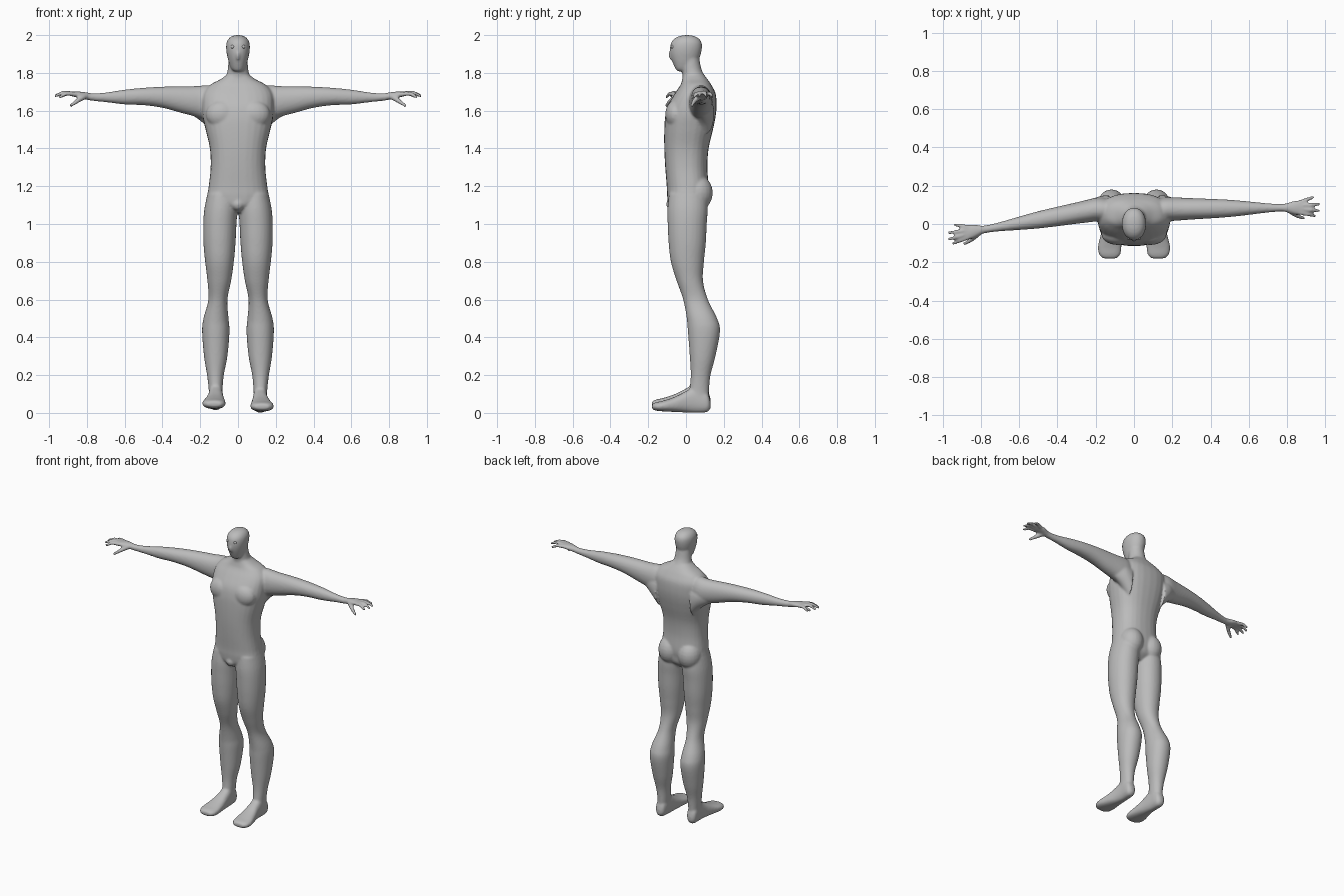
import bpy, bmesh, math
from mathutils import Vector, Matrix

if "Cube" in bpy.data.objects:
    bpy.data.objects.remove(bpy.data.objects["Cube"])

skin = bpy.data.materials.new("plain grey")
skin.diffuse_color = (0.5, 0.5, 0.5, 1)
skin.use_nodes = True
skin.node_tree.nodes["Principled BSDF"].inputs["Base Color"].default_value = skin.diffuse_color
bm = bmesh.new()
SIDES = 28


def spline(a, b, c, d, t):
    return 0.5 * (2*b + (c - a)*t + (2*a - 5*b + 4*c - d)*t*t + (3*b - a - 3*c + d)*t**3)


def loft(axis, rows, power=2.2, steps=5):
    """Smooth loft along an axis; each row is (position, u_min, u_max, v_min, v_max)."""
    rows = [Vector(r) for r in rows]
    dense = []
    for i in range(len(rows) - 1):
        a, b, c, d = rows[max(i-1, 0)], rows[i], rows[i+1], rows[min(i+2, len(rows)-1)]
        dense += [spline(a, b, c, d, k / steps) for k in range(steps)]
    dense.append(rows[-1])
    rings = []
    for t, u0, u1, v0, v1 in dense:
        ring = []
        for k in range(SIDES):
            ang = 2 * math.pi * k / SIDES
            c, s = math.cos(ang), math.sin(ang)
            u = (u0+u1)/2 + (u1-u0)/2 * math.copysign(abs(c)**(2/power), c)
            v = (v0+v1)/2 + (v1-v0)/2 * math.copysign(abs(s)**(2/power), s)
            p = {'x': (t, u, v), 'y': (u, t, v), 'z': (u, v, t)}[axis]
            ring.append(bm.verts.new(p))
        rings.append(ring)
    faces = [bm.faces.new(rings[0]), bm.faces.new(rings[-1][::-1])]
    for r, q in zip(rings, rings[1:]):
        for k in range(SIDES):
            n = (k + 1) % SIDES
            faces.append(bm.faces.new((r[k], q[k], q[n], r[n])))
    bmesh.ops.recalc_face_normals(bm, faces=faces)


def ball(centre, size):
    m = Matrix.Translation(centre) @ Matrix.Diagonal((*size, 1))
    bmesh.ops.create_uvsphere(bm, u_segments=20, v_segments=12, radius=1, matrix=m)


def digit(points, radii):
    """Finger made of tapered bones with round joints."""
    pts = [Vector(p) for p in points]
    for p, r in zip(pts, radii):
        ball(p, (r, r, r))
    for i in range(len(pts) - 1):
        d = pts[i+1] - pts[i]
        m = Matrix.Translation((pts[i] + pts[i+1]) / 2) @ d.to_track_quat('Z', 'Y').to_matrix().to_4x4()
        bmesh.ops.create_cone(bm, cap_ends=True, segments=12, radius1=radii[i],
                              radius2=radii[i+1], depth=d.length, matrix=m)


def sided(side, lo, hi):
    return (lo, hi) if side > 0 else (-hi, -lo)


# torso: height, half width, front, back
torso = [(1.06, .05, -.06, .06), (1.10, .13, -.092, .105), (1.15, .16, -.10, .115),
         (1.20, .155, -.102, .12), (1.30, .145, -.11, .113), (1.40, .149, -.115, .12),
         (1.50, .172, -.115, .143), (1.57, .187, -.11, .157), (1.63, .19, -.095, .162),
         (1.69, .185, -.06, .157), (1.735, .15, -.03, .135), (1.765, .095, -.02, .115),
         (1.79, .06, -.015, .095)]
loft('z', [(z, -w, w, f, b) for z, w, f, b in torso], 2.4)

# neck and head
neck = [(1.74, .085, -.01, .125), (1.78, .064, -.018, .102), (1.82, .054, -.022, .082),
        (1.88, .05, -.03, .07)]
loft('z', [(z, -w, w, f, b) for z, w, f, b in neck], 2)
head = [(1.808, .018, -.045, -.01), (1.82, .034, -.055, .02), (1.85, .047, -.069, .055),
        (1.88, .055, -.08, .072), (1.91, .061, -.085, .081), (1.94, .063, -.084, .085),
        (1.965, .059, -.076, .081), (1.985, .046, -.056, .064), (1.996, .027, -.03, .04),
        (2.0, .008, -.004, .014)]
loft('z', [(z, -w, w, f, b) for z, w, f, b in head], 2.1)
ball((0, -.082, 1.895), (.010, .010, .025))         # nose
ball((0, -.07, 1.105), (.035, .035, .035))          # groin

# leg: height, inner, outer, front, back
leg = [(.06, .085, .155, .01, .12), (.12, .082, .155, .018, .122), (.20, .075, .164, .025, .13),
       (.30, .056, .18, .02, .156), (.43, .045, .19, .01, .18), (.50, .05, .183, .004, .165),
       (.60, .056, .157, -.015, .116), (.70, .036, .162, -.05, .09), (.80, .022, .174, -.08, .095),
       (.90, .013, .183, -.092, .105), (1.0, .008, .184, -.097, .11), (1.08, .004, .178, -.098, .115),
       (1.16, .01, .162, -.09, .11)]
# foot: depth, inner, outer, bottom, top
foot = [(.13, .105, .135, .025, .06), (.11, .087, .153, .004, .11), (.05, .081, .155, 0, .14),
        (0, .077, .16, .002, .115), (-.06, .07, .175, .005, .085), (-.12, .065, .189, .008, .065),
        (-.16, .072, .182, .012, .056), (-.18, .09, .162, .02, .046)]
# arm: distance, half depth, bottom, top
arm = [(.10, .05, 1.57, 1.725), (.16, .062, 1.545, 1.735), (.20, .062, 1.56, 1.732),
       (.25, .059, 1.575, 1.729), (.30, .056, 1.588, 1.729), (.40, .051, 1.615, 1.727),
       (.50, .045, 1.629, 1.721), (.60, .035, 1.633, 1.711), (.70, .024, 1.645, 1.696),
       (.77, .02, 1.652, 1.692), (.80, .024, 1.658, 1.697), (.84, .036, 1.667, 1.701),
       (.875, .038, 1.675, 1.700), (.89, .03, 1.68, 1.698)]
# finger tips and knuckles: distance, depth offset, height
fingers = [((.87, -.027, 1.687), (.91, -.036, 1.69), (.945, -.045, 1.672)),
           ((.88, -.009, 1.690), (.925, -.013, 1.697), (.966, -.018, 1.678)),
           ((.88, .011, 1.690), (.925, .014, 1.697), (.966, .016, 1.68)),
           ((.87, .028, 1.687), (.905, .042, 1.69), (.935, .052, 1.675))]
thumb = ((.815, -.015, 1.675), (.85, -.042, 1.652), (.885, -.056, 1.627))


def arm_depth(side, x):
    """The arms swing differently, so each has its own line in depth."""
    return .078 + .012 * (x - .2) if side > 0 else .075 - .178 * max(x - .2, 0)


for side in (1, -1):
    lift = 0 if side > 0 else .014
    loft('z', [(z, *sided(side, a, b), f, k) for z, a, b, f, k in leg], 2.1)
    loft('y', [(y, *sided(side, a, b), lo + lift, hi + lift) for y, a, b, lo, hi in foot], 2.4)
    ball((side * .075, .06, 1.165), (.078, .082, .095))                 # buttock
    ball((side * .085, -.055, 1.58), (.085, .055, .075))                # chest muscle
    loft('x', [(side * x, arm_depth(side, x) - h, arm_depth(side, x) + h, lo, hi)
               for x, h, lo, hi in arm], 2.1)
    # muscle web between ribs and upper arm
    loft('x', [(side * .13, .04, .15, 1.47, 1.68), (side * .18, .045, .145, 1.53, 1.68),
               (side * .24, .06, .12, 1.575, 1.68)], 2)
    for chain in fingers:
        digit([(side * x, arm_depth(side, x) + y, z) for x, y, z in chain], (.0125, .0105, .0085))
    digit([(side * x, arm_depth(side, x) + y, z) for x, y, z in thumb], (.017, .0125, .009))

# fuse every limb into one continuous body
mesh = bpy.data.meshes.new("body")
bm.to_mesh(mesh)
bm.free()
body = bpy.data.objects.new("body", mesh)
bpy.context.collection.objects.link(body)
bpy.context.view_layer.objects.active = body
body.select_set(True)
fuse = body.modifiers.new("fuse", 'REMESH')
fuse.mode, fuse.voxel_size, fuse.use_smooth_shade = 'VOXEL', .0065, True
soften = body.modifiers.new("soften", 'SMOOTH')
soften.factor, soften.iterations = .5, 7
for name in ("fuse", "soften"):
    bpy.ops.object.modifier_apply(modifier=name)
body.data.materials.clear()
body.data.materials.append(skin)
for p in body.data.polygons:
    p.material_index = 0
    p.use_smooth = True

# eyes
for side, name in ((1, "left_eye"), (-1, "right_eye")):
    bpy.ops.mesh.primitive_uv_sphere_add(segments=16, ring_count=10, radius=.01,
                                         location=(side * .028, -.071, 1.938))
    eye = bpy.context.object
    eye.name = name
    eye.data.materials.append(skin)
    bpy.ops.object.shade_smooth()
